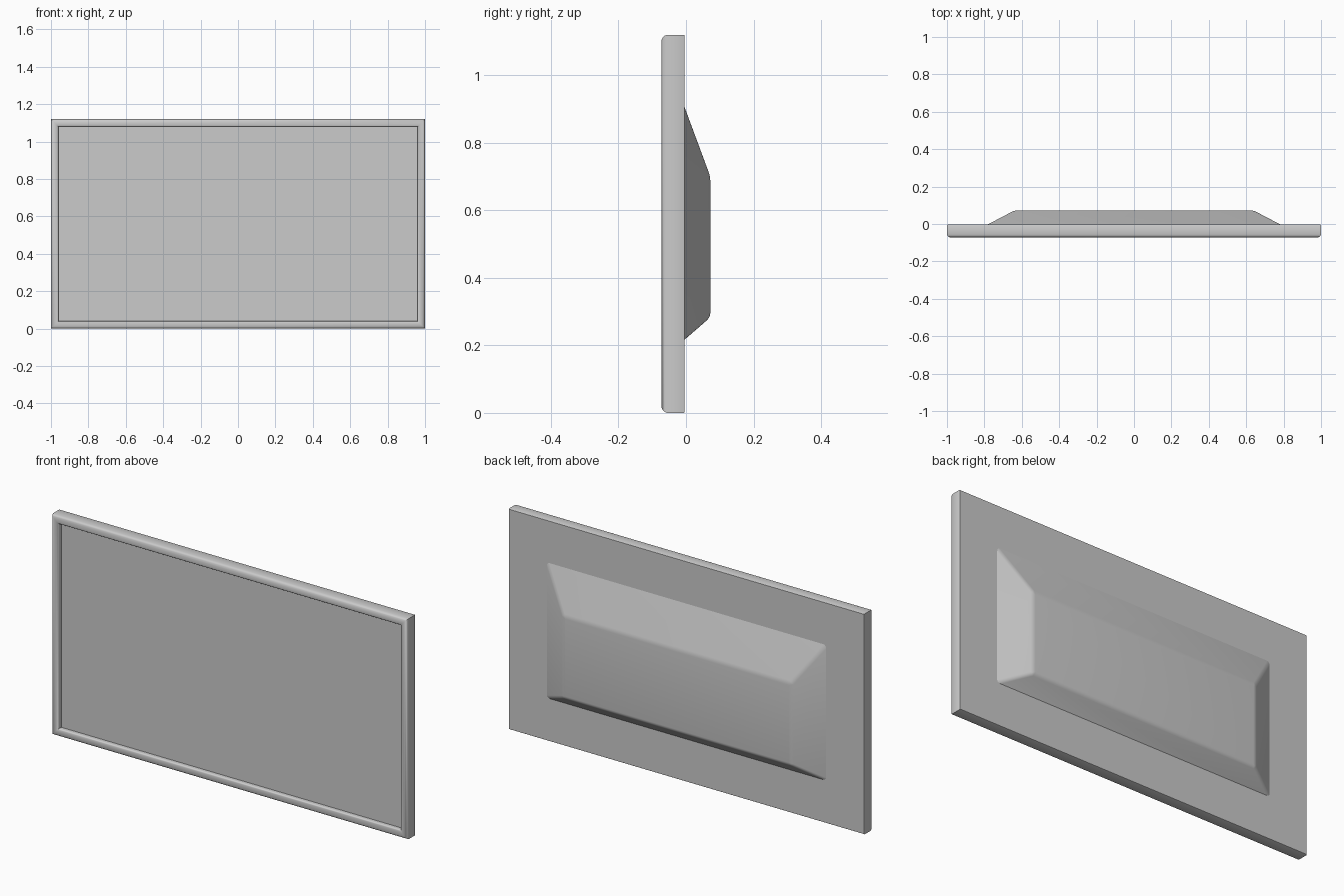
import bpy, bmesh, math

W, H = 2.0, 1.12          # outer size
BACK, FRONT = -0.004, -0.072
RECESS = -0.047           # depth of the display surface

cube = bpy.data.objects.get("Cube")
if cube:
    bpy.data.objects.remove(cube, do_unlink=True)

grey = bpy.data.materials.new("neutral grey")
colour = (0.6, 0.6, 0.6, 1)
grey.diffuse_color = colour
grey.use_nodes = True
grey.node_tree.nodes["Principled BSDF"].inputs["Base Color"].default_value = colour


def rect(bm, x, z0, z1, y):
    """Rectangle of verts in the xz plane, symmetric in x."""
    return [bm.verts.new(p) for p in ((-x, y, z0), (x, y, z0), (x, y, z1), (-x, y, z1))]


def inset_rect(bm, inset, y):
    return rect(bm, W / 2 - inset, inset, H - inset, y)


def bridge(bm, a, b):
    for i in range(4):
        j = (i + 1) % 4
        bm.faces.new((a[i], a[j], b[j], b[i]))


def finish(bm, name, angle=35):
    mesh = bpy.data.meshes.new(name)
    bm.to_mesh(mesh)
    bm.free()
    mesh.materials.append(grey)
    obj = bpy.data.objects.new(name, mesh)
    bpy.context.collection.objects.link(obj)
    bpy.ops.object.select_all(action="DESELECT")
    obj.select_set(True)
    bpy.context.view_layer.objects.active = obj
    bpy.ops.object.shade_smooth_by_angle(angle=math.radians(angle))
    return obj


# Frame: rounded bezel section swept around the rectangle, with a flat back
bm = bmesh.new()
section = [(0.002, BACK), (0, BACK - 0.003), (0, -0.056), (0.003, -0.064),
           (0.008, -0.069), (0.015, FRONT), (0.028, FRONT), (0.035, -0.070),
           (0.039, -0.066), (0.04, -0.061), (0.04, RECESS)]
rings = [inset_rect(bm, i, y) for i, y in section]
for a, b in zip(rings, rings[1:]):
    bridge(bm, a, b)
bm.faces.new(rings[0])
bmesh.ops.recalc_face_normals(bm, faces=bm.faces)
finish(bm, "frame")

# Display surface set into the frame
bm = bmesh.new()
bm.faces.new(inset_rect(bm, 0.04, RECESS))
finish(bm, "screen")

# Tapered housing on the back, with softened edges
bm = bmesh.new()
base = rect(bm, 0.785, 0.217, 0.905, BACK)
top = rect(bm, 0.64, 0.283, 0.70, 0.072)
bridge(bm, base, top)
bm.faces.new(top)
bmesh.ops.recalc_face_normals(bm, faces=bm.faces)
edges = [e for e in bm.edges if not e.is_boundary]
bmesh.ops.bevel(bm, geom=edges, offset=0.012, segments=3, profile=0.5, affect="EDGES")
finish(bm, "rear_housing", 40)
